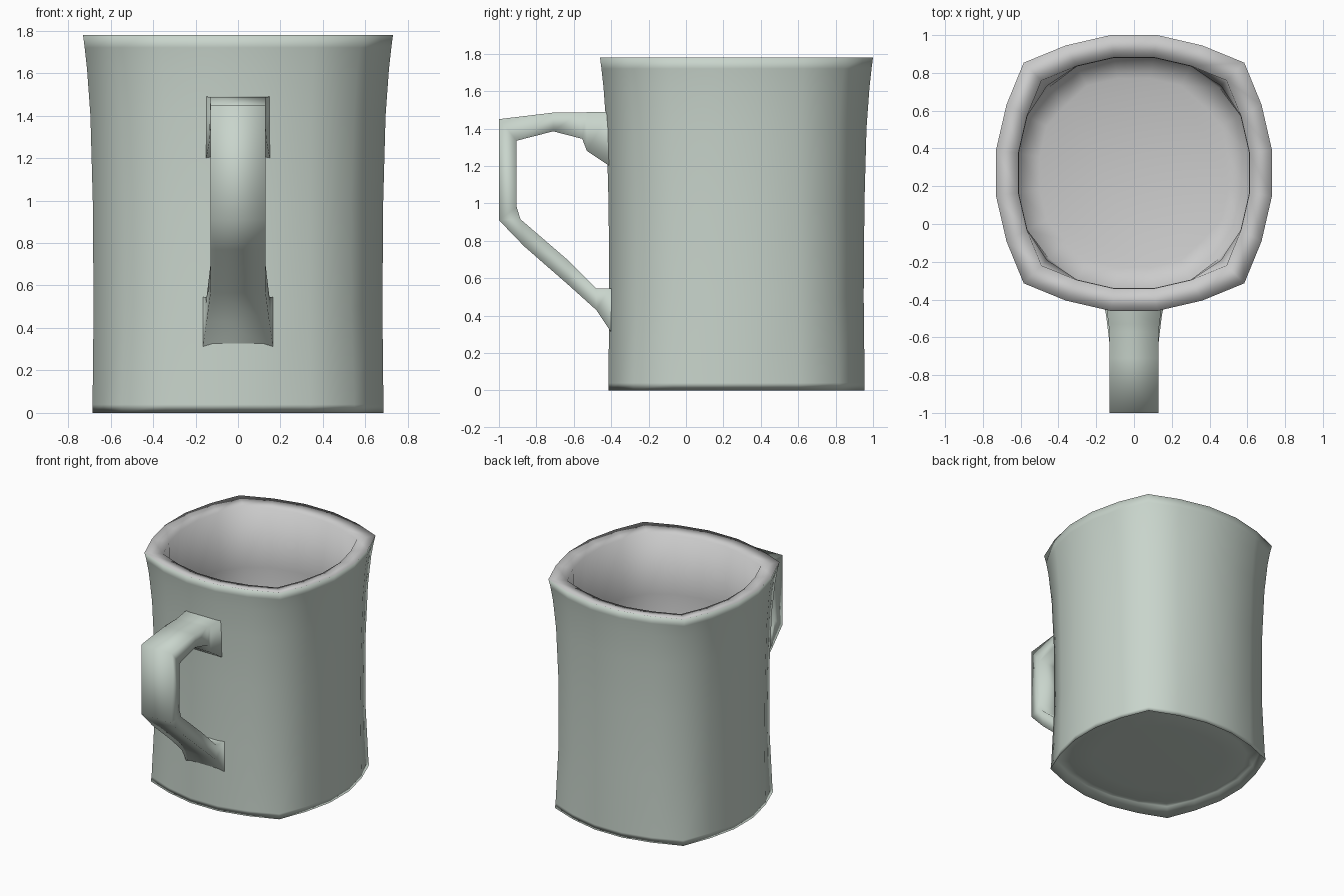
import bpy, bmesh

if "Cube" in bpy.data.objects:
    bpy.data.objects.remove(bpy.data.objects["Cube"])

CY = 0.27  # centre of the cup in y

def material(name, color):
    m = bpy.data.materials.new(name)
    m.diffuse_color = color
    m.use_nodes = True
    m.node_tree.nodes["Principled BSDF"].inputs["Base Color"].default_value = m.diffuse_color
    return m

glaze = material("green_glaze", (0.58, 0.66, 0.60, 1))
inside = material("grey_inside", (0.76, 0.75, 0.76, 1))

def finish(bm, name, mats):
    bmesh.ops.recalc_face_normals(bm, faces=bm.faces)
    for f in bm.faces:
        f.smooth = True
    me = bpy.data.meshes.new(name)
    bm.to_mesh(me)
    bm.free()
    for m in mats:
        me.materials.append(m)
    ob = bpy.data.objects.new(name, me)
    bpy.context.collection.objects.link(ob)
    return ob

def bridge(bm, a, b, mat=0):
    n = len(a)
    for i in range(n):
        j = (i + 1) % n
        bm.faces.new((a[i], a[j], b[j], b[i])).material_index = mat

def squircle(r, corner):
    # one quadrant of five points, rotated four times
    quad = [(1, .17), (.925, .495), (corner, corner), (.495, .925), (.17, 1)]
    pts = []
    for k in range(4):
        for x, y in quad:
            for _ in range(k):
                x, y = -y, x
            pts.append((x * r, y * r + CY))
    return pts

# Cup: radius, corner fullness, height, from the base recess up and over the rim
rings = [(.45, .75, .05), (.60, .76, .055), (.665, .79, .075), (.685, .805, 0),
         (.685, .80, .04), (.68, .783, .5), (.684, .78, 1.0), (.695, .785, 1.4),
         (.711, .79, 1.62), (.722, .795, 1.72), (.73, .80, 1.78),
         (.612, .80, 1.76), (.61, .755, 1.3), (.61, .74, .14), (.50, .72, .10)]
RIM = 10
bm = bmesh.new()
loops = [[bm.verts.new((x, y, z)) for x, y in squircle(r, c)] for r, c, z in rings]
for i in range(len(loops) - 1):
    bridge(bm, loops[i], loops[i + 1], 1 if i >= RIM else 0)
bm.faces.new(loops[0])
bm.faces.new(loops[-1]).material_index = 1
finish(bm, "mug_body", [glaze, inside])

# Handle: outer (y, z), inner (y, z), half width; open ends sit inside the wall
stations = [((-.37, 1.49), (-.37, 1.18), .155), ((-.41, 1.49), (-.41, 1.20), .15),
            ((-.53, 1.487), (-.53, 1.28), .135), ((-.57, 1.486), (-.555, 1.345), .13),
            ((-.71, 1.485), (-.71, 1.385), .13), ((-1, 1.45), (-.905, 1.335), .13),
            ((-1, .91), (-.905, .98), .13), ((-.865, .77), (-.885, .915), .13),
            ((-.63, .565), (-.63, .695), .13), ((-.48, .43), (-.48, .545), .148),
            ((-.41, .325), (-.41, .545), .163), ((-.37, .27), (-.37, .545), .168)]
bm = bmesh.new()
loops = [[bm.verts.new(p) for p in ((-w, *o), (w, *o), (w, *i), (-w, *i))]
         for o, i, w in stations]
for a, b in zip(loops, loops[1:]):
    bridge(bm, a, b)
finish(bm, "handle", [glaze])
